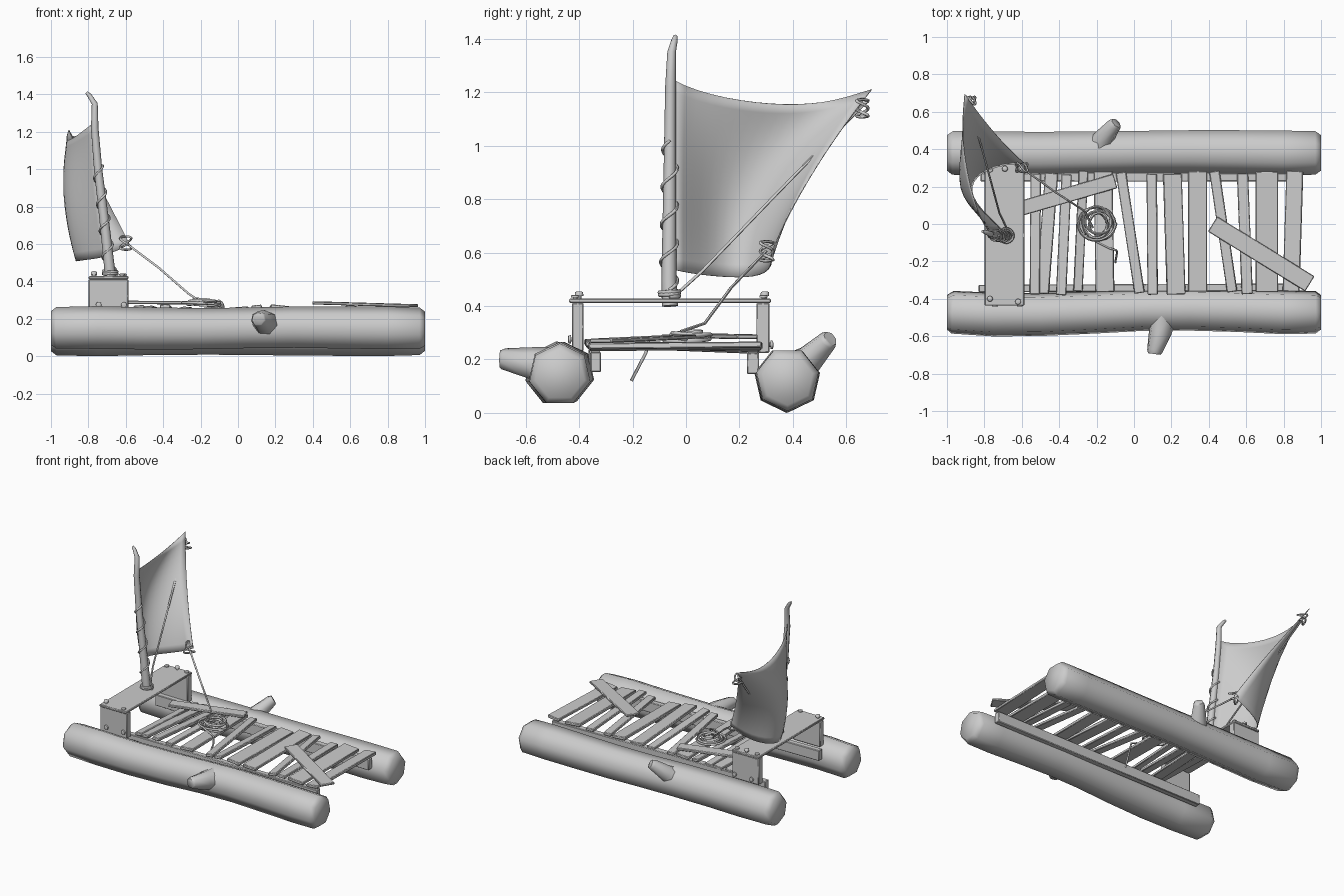
import bpy, bmesh, math, random
from mathutils import Vector, Matrix

if "Cube" in bpy.data.objects:
    bpy.data.objects.remove(bpy.data.objects["Cube"])

random.seed(4)


def finish(name, bm, angle=60):
    bmesh.ops.recalc_face_normals(bm, faces=bm.faces)
    me = bpy.data.meshes.new(name)
    bm.to_mesh(me)
    bm.free()
    ob = bpy.data.objects.new(name, me)
    bpy.context.collection.objects.link(ob)
    me.shade_smooth()
    me.set_sharp_from_angle(angle=math.radians(angle))
    return ob


def tube(name, path, radii, sides=6, phase=0.0, angle=60):
    """Sweep a polygon along a path; radii is one number or one per point."""
    pts = [Vector(p) for p in path]
    if not isinstance(radii, (list, tuple)):
        radii = [radii] * len(pts)
    bm = bmesh.new()
    rings, n, last = [], None, None
    for i, p in enumerate(pts):
        t = (pts[min(i + 1, len(pts) - 1)] - pts[max(i - 1, 0)]).normalized()
        if n is None:
            n = Vector((0, 0, 1)) if abs(t.z) < 0.9 else Vector((1, 0, 0))
        else:
            n = last.rotation_difference(t) @ n
        n = (n - t * n.dot(t)).normalized()
        b, last = t.cross(n), t
        rings.append([bm.verts.new(p + radii[i] * (n * math.cos(a) + b * math.sin(a)))
                      for a in (phase + 2 * math.pi * k / sides for k in range(sides))])
    for r, s in zip(rings, rings[1:]):
        for k in range(sides):
            bm.faces.new((r[k], r[(k + 1) % sides], s[(k + 1) % sides], s[k]))
    bm.faces.new(rings[0])
    bm.faces.new(rings[-1])
    return finish(name, bm, angle)


def plank(name, a, b, width, thick, up=(0, 0, 1), bev=0.004):
    """Board between two end points, width sideways, thickness along up."""
    a, b = Vector(a), Vector(b)
    x = (b - a).normalized()
    y = Vector(up).cross(x).normalized()
    m = Matrix((x, y, x.cross(y))).transposed().to_4x4()
    m.translation = (a + b) / 2
    bm = bmesh.new()
    bmesh.ops.create_cube(bm, size=1)
    bmesh.ops.scale(bm, vec=((b - a).length, width, thick), verts=bm.verts)
    bmesh.ops.bevel(bm, geom=bm.edges[:], offset=bev, segments=1, affect='EDGES')
    bm.transform(m)
    return finish(name, bm, 40)


# Two wavy seven-sided hull logs
xs = [-1, -0.97, -0.75, -0.5, -0.2, 0.05, 0.3, 0.55, 0.8, 0.97, 1]
dy_a = [0, 0, -.012, -.012, 0, .012, .015, .01, 0, 0, 0]
dz_a = [0, 0, .002, -.003, -.004, 0, .004, .002, 0, -.003, -.003]
rad = [.095, .117, .12, .118, .116, .114, .116, .118, .12, .117, .095]
tube("near_log", [(x, -.472 + y, .146 + z) for x, y, z in zip(xs, dy_a, dz_a)],
     rad, 7, 0, 75)
tube("far_log", [(x, .38 + y * .4, .124 - z * .6) for x, y, z in zip(xs, dy_a, dz_a)],
     [r * 1.02 for r in rad], 7, math.pi, 75)

# Broken branch stubs on the logs
tube("near_branch_stub", [(.15, -.46, .16), (.14, -.58, .185), (.11, -.68, .2), (.108, -.695, .2)],
     [.09, .062, .042, .034], 7)
tube("far_branch_stub", [(-.19, .40, .15), (-.16, .46, .2), (-.105, .53, .27), (-.095, .54, .278)],
     [.08, .055, .038, .03], 7)

# Rails that carry the deck
plank("near_rail", (-.83, -.345, .2), (.88, -.338, .19), .04, .075)
plank("far_rail", (-.82, .25, .2), (.88, .25, .185), .045, .08)

# Deck boards: x at far end, x at near end, width
boards = [(-.525, -.53, .055), (-.44, -.49, .07), (-.36, -.39, .055), (-.27, -.3, .05),
          (-.165, -.155, .1), (-.07, .03, .055), (.095, .1, .055), (.205, .225, .1),
          (.34, .34, .1), (.43, .525, .055), (.58, .605, .06), (.71, .71, .12), (.86, .84, .09)]
for i, (xf, xn, w) in enumerate(boards):
    j = random.uniform(-.012, .012)
    plank(f"deck_board_{i + 1}", (xf, .275 + j, .243 + j), (xn, -.37 + j, .255 - j), w, .022,
          (random.uniform(-.12, .12), 0, 1))
plank("loose_board_front", (.42, .0, .285), (.94, -.32, .27), .095, .016)
plank("loose_board_back", (-.6, .085, .288), (-.1, .23, .285), .08, .018)

# Bench that holds the mast
plank("bench_top", (-.692, -.437, .42), (-.692, .318, .42), .212, .017)
plank("near_bench_leg", (-.692, -.405, .232), (-.692, -.405, .412), .212, .044, (0, 1, 0))
plank("far_bench_leg", (-.692, .288, .225), (-.692, .288, .412), .212, .05, (0, 1, 0))


# Bolts on top and on the outside of the legs
def bolt(name, base, direction, length):
    b, d = Vector(base), Vector(direction)
    tube(name, [b, b + d * length * .5, b + d * length * .5, b + d * length * .9, b + d * length],
         [.008, .008, .016, .015, .008], 8)


tops = [(-.77, .29), (-.69, .295), (-.61, .29), (-.77, -.4), (-.62, -.415)]
for i, (x, y) in enumerate(tops):
    bolt(f"bench_bolt_{i + 1}", (x, y, .42), (0, 0, 1), .035 if i % 2 else .022)
for i, x in enumerate((-.745, -.61)):
    bolt(f"near_leg_bolt_{i + 1}", (x, -.42, .275), (0, -1, 0), .022)
    bolt(f"far_leg_bolt_{i + 1}", (x, .305, .255), (0, 1, 0), .022)

# Mast with a bent tip
mast = [(-.68, -.06, .40), (-.69, -.064, .5), (-.718, -.062, .75), (-.748, -.06, 1.0),
        (-.766, -.058, 1.22), (-.766, -.054, 1.35), (-.795, -.043, 1.395), (-.81, -.04, 1.41)]
tube("mast", mast, [.03, .028, .025, .022, .02, .016, .012, .008], 8)


def mast_at(z):
    for p, q in zip(mast, mast[1:]):
        if z <= q[2]:
            return Vector(p).lerp(Vector(q), (z - p[2]) / (q[2] - p[2]))


# Rope wound up the mast and collar at its foot
wind = []
for i in range(81):
    u = i / 80
    a = 2 * math.pi * 4 * u
    wind.append(mast_at(.46 + .56 * u) + Vector((math.cos(a), math.sin(a), 0)) * (.033 - .006 * u))
tube("mast_rope", wind, .006, 6)
ring = [(-.683 + .037 * math.cos(i * .5), -.062 + .037 * math.sin(i * .5), .435 + i * .0007)
        for i in range(32)]
tube("mast_foot_rope", ring, .008, 6)

# Sail: smooth patch through three rows of points
rows = [[(-.775, -.045, 1.245), (-.86, .15, 1.18), (-.905, .37, 1.155), (-.915, .55, 1.17), (-.905, .695, 1.21)],
        [(-.74, -.045, .89), (-.87, .09, .87), (-.93, .23, .86), (-.875, .37, .87), (-.735, .475, .9)],
        [(-.70, -.04, .535), (-.815, .08, .515), (-.865, .2, .508), (-.77, .292, .525), (-.58, .32, .6)]]


def lagrange(pts, t):
    n, out = len(pts) - 1, Vector((0, 0, 0))
    for i, p in enumerate(pts):
        w = 1.0
        for k in range(n + 1):
            if k != i:
                w *= (t * n - k) / (i - k)
        out += Vector(p) * w
    return out


bm = bmesh.new()
N = 16
grid = [[bm.verts.new(lagrange([lagrange(r, i / N) for r in rows], k / N))
         for i in range(N + 1)] for k in range(N + 1)]
for k in range(N):
    for i in range(N):
        bm.faces.new((grid[k][i], grid[k][i + 1], grid[k + 1][i + 1], grid[k + 1][i]))
sail = finish("sail", bm)
solid = sail.modifiers.new("thickness", 'SOLIDIFY')
solid.thickness = .004
solid.offset = 0

# Ropes from the sail corners
tube("upper_sheet", [(-.885, .665, 1.155), (-.79, .32, .8), (-.72, .06, .53), (-.672, -.04, .44)], .006, 6)
tube("lower_sheet", [(-.6, .3, .605), (-.42, .17, .47), (-.265, .07, .335), (-.22, -.02, .305)], .006, 6)


# Loops of rope knotted at the corners
def knot(name, c, r):
    pts = []
    for i in range(41):
        a = 2 * math.pi * i / 40
        pts.append(Vector(c) + r * Vector((math.sin(2 * a), math.cos(3 * a) * .8, math.sin(a) * 1.2)))
    tube(name, pts, .006, 6)


knot("upper_knot", (-.875, .66, 1.14), .027)
knot("lower_knot", (-.6, .302, .605), .03)

# Coil on the deck with a loose tail hanging through the boards
coil = []
for i in range(121):
    a = 2 * math.pi * 5 * i / 120
    r = .045 + .055 * i / 120 + .008 * math.sin(a * 1.6)
    coil.append((-.195 + r * math.cos(a), .005 + r * math.sin(a), .297 - .022 * i / 120 + .01 * math.sin(a * .7)))
tube("rope_coil", coil, .0075, 6)
tube("rope_tail", [(-.27, -.06, .285), (-.19, -.1, .282), (-.13, -.13, .28), (-.095, -.14, .27),
                   (-.09, -.15, .225), (-.1, -.205, .12)], .006, 6)
